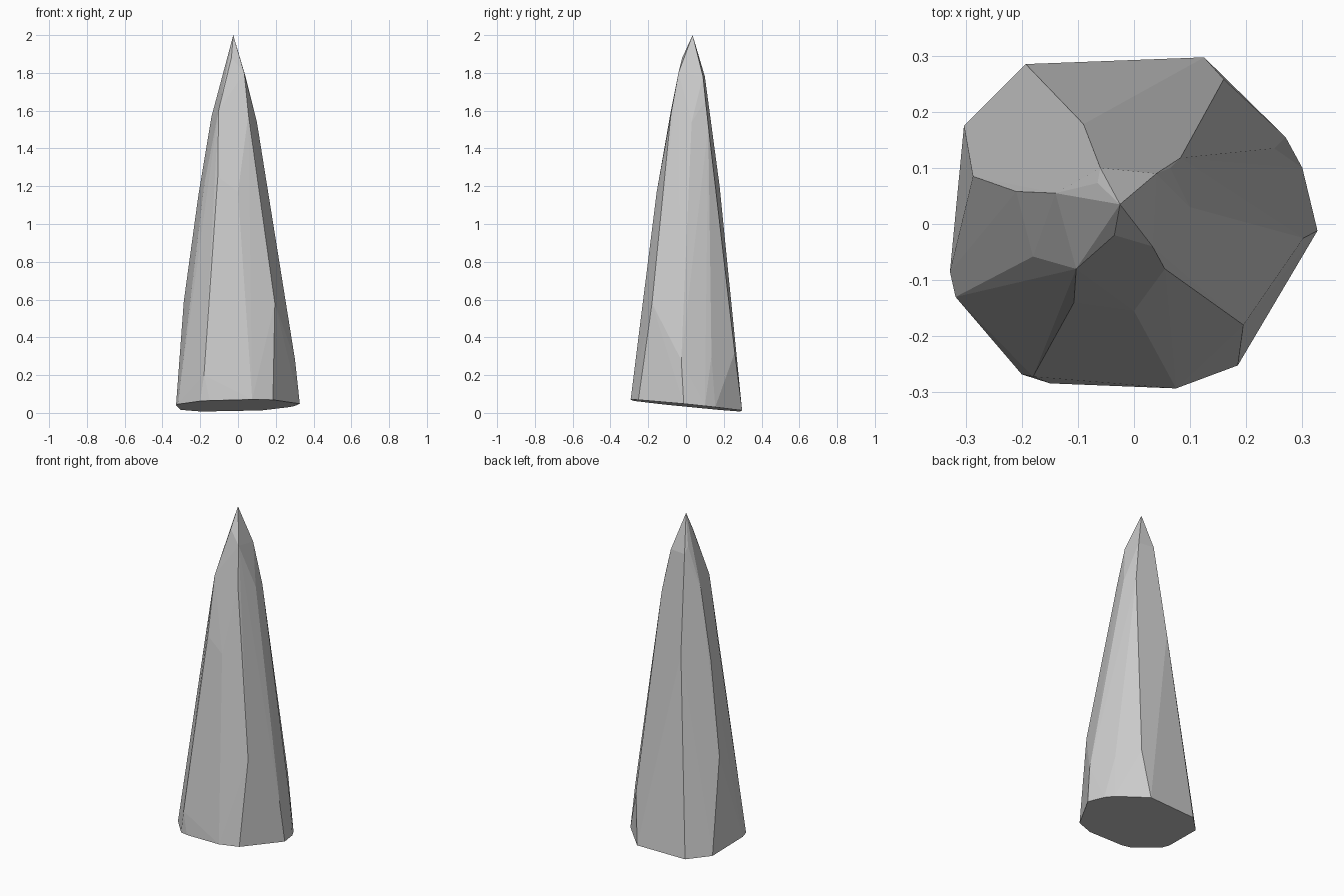
import bpy
import bmesh
import math

cube = bpy.data.objects.get("Cube")
if cube:
    bpy.data.objects.remove(cube, do_unlink=True)

# Stone colour
stone = bpy.data.materials.new("grey_stone")
stone.use_nodes = True
colour = (0.6, 0.6, 0.6, 1)
stone.diffuse_color = colour
stone.node_tree.nodes["Principled BSDF"].inputs["Base Color"].default_value = colour


def base_height(x, y):
    """Slanted cut that closes the bottom of the spike."""
    return max(0, 0.04 + 0.022 * x - 0.1 * y)


# Outline of the slanted base
outline = [(.125, .297), (.27, .155), (.3, .1), (.327, -.012), (.185, -.252),
           (.075, -.293), (-.15, -.284), (-.2, -.268), (-.318, -.13),
           (-.328, -.085), (-.303, .175), (-.193, .285)]
corners = [(x, y, base_height(x, y)) for x, y in outline]

# Chipped corners: tip, then left, front, right and back ridges
corners += [(-.025, .035, 2), (-.06, .1, 1.78), (-.065, .073, 1.82), (-.035, -.02, 1.88)]
corners += [(-.14, .055, 1.57), (-.21, .058, 1.15), (-.287, .085, .59),
            (-.14, -.06, 1.4), (-.18, -.058, 1.2)]
corners += [(-.103, -.08, 1.6), (-.107, -.14, 1.25), (-.18, -.272, .2),
            (0, -.155, 1.17), (.033, -.04, 1.8), (.055, -.08, 1.58)]
corners += [(.195, -.18, .58), (.1, .03, 1.54), (.302, -.025, .28), (.25, .135, .3)]
corners += [(.04, .09, 1.78), (.065, .1, 1.65), (.083, .118, 1.52),
            (.16, .258, .32), (-.09, .178, 1.2)]

# Wrap the corners in flat facets and merge nearly level ones
bm = bmesh.new()
for co in corners:
    bm.verts.new(co)
hull = bmesh.ops.convex_hull(bm, input=bm.verts)
loose = {v for v in hull["geom_interior"] + hull["geom_unused"]
         if isinstance(v, bmesh.types.BMVert)}
bmesh.ops.delete(bm, geom=list(loose), context="VERTS")
bmesh.ops.dissolve_limit(bm, angle_limit=math.radians(1.5), verts=bm.verts, edges=bm.edges)
bmesh.ops.recalc_face_normals(bm, faces=bm.faces)

mesh = bpy.data.meshes.new("stone_spike")
bm.to_mesh(mesh)
bm.free()
mesh.materials.append(stone)
spike = bpy.data.objects.new("stone_spike", mesh)
bpy.context.collection.objects.link(spike)
